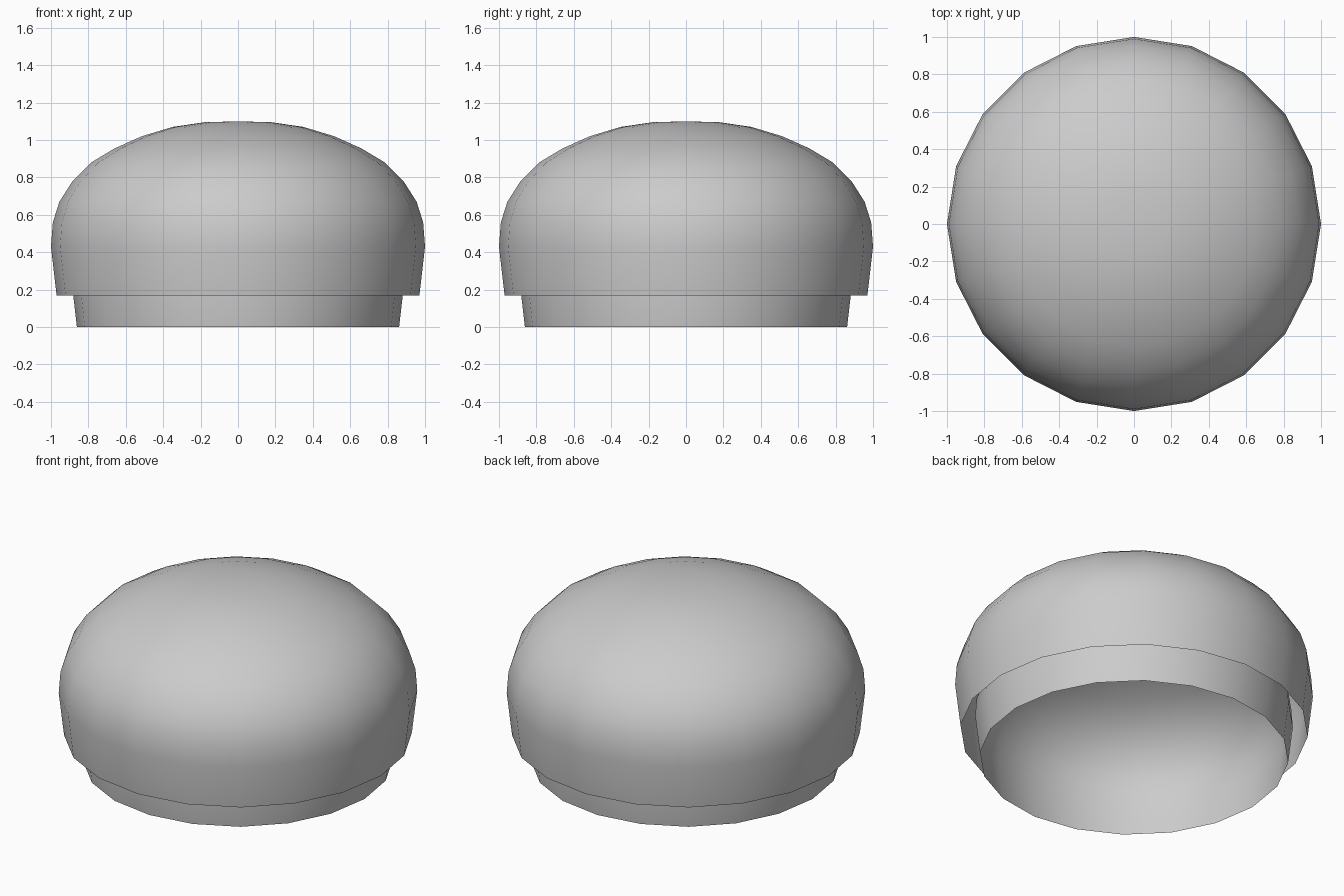
import bpy, bmesh
from math import cos, sin, pi

if "Cube" in bpy.data.objects:
    bpy.data.objects.remove(bpy.data.objects["Cube"])

SIDES = 20
# Dome profile (radius, height), open rim up to the last ring below the apex
PROFILE = [(0.97, 0.17), (1.0, 0.43), (0.99, 0.56), (0.955, 0.67), (0.885, 0.78),
           (0.785, 0.88), (0.66, 0.955), (0.515, 1.02), (0.35, 1.07), (0.18, 1.095)]
APEX = 1.10


def dome(name, profile, apex):
    bm = bmesh.new()
    rings = [[bm.verts.new((r * cos(2 * pi * i / SIDES), r * sin(2 * pi * i / SIDES), z))
              for i in range(SIDES)] for r, z in profile]
    top = bm.verts.new((0, 0, apex))
    for i in range(SIDES):
        j = (i + 1) % SIDES
        for a, b in zip(rings, rings[1:]):
            bm.faces.new((a[i], a[j], b[j], b[i]))
        bm.faces.new((rings[-1][i], rings[-1][j], top))
    for f in bm.faces:
        f.smooth = True
    mesh = bpy.data.meshes.new(name)
    bm.to_mesh(mesh)
    bm.free()
    obj = bpy.data.objects.new(name, mesh)
    bpy.context.collection.objects.link(obj)
    return obj


# Outer shell, open underneath
dome("outer_shell", PROFILE, APEX)

# Inner liner: the same dome, smaller and lower, showing below the outer rim
k = 0.888
dome("inner_liner", [(r * k, (z - 0.17) * k) for r, z in PROFILE], (APEX - 0.17) * k)
